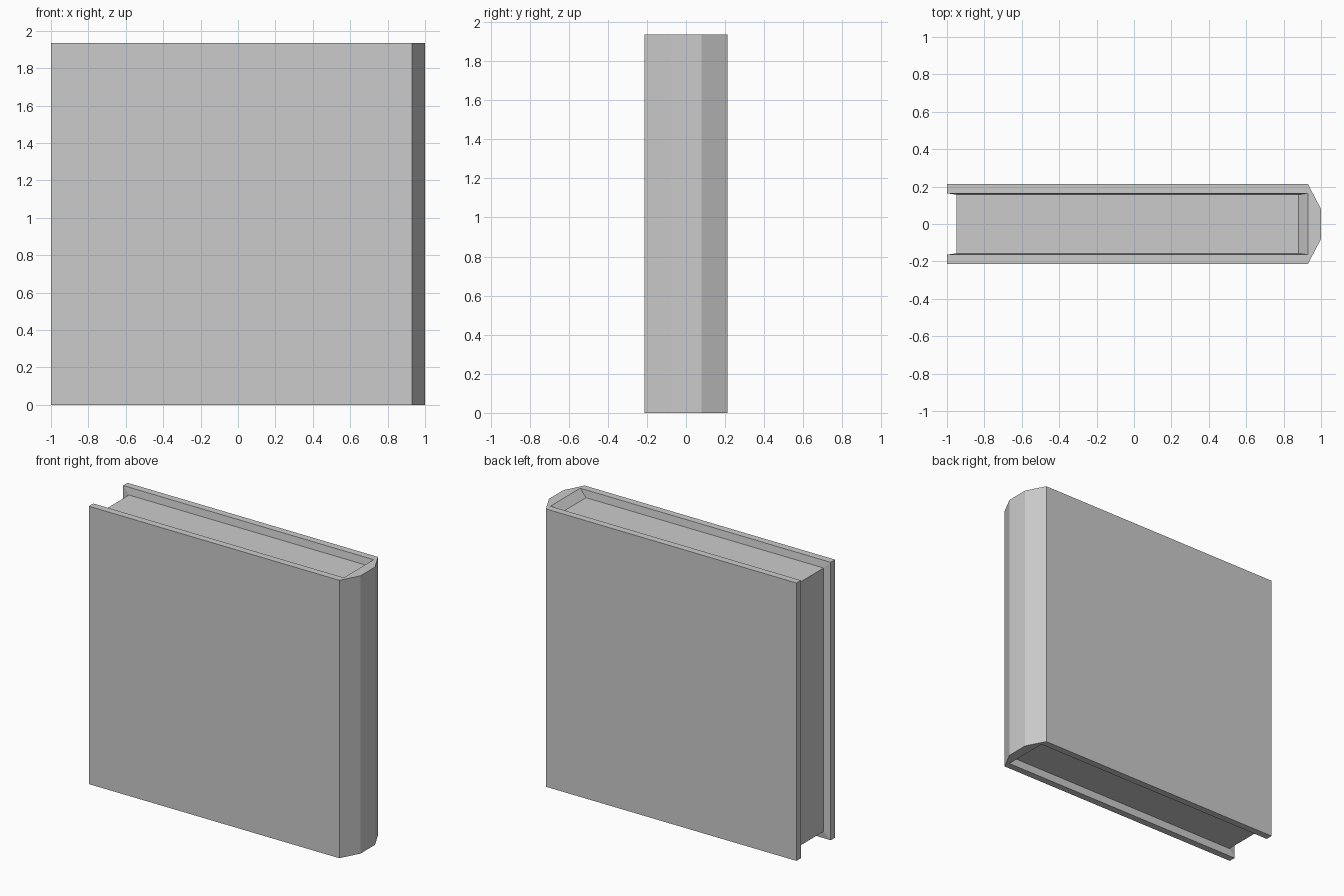
import bpy, bmesh

if "Cube" in bpy.data.objects:
    bpy.data.objects.remove(bpy.data.objects["Cube"])

H = 1.935                                # book height
RIM = ((-1.0, 0.93), (-0.164, 0.164), (0.0, H))          # inner rim of the cover
BLOCK = ((-0.95, 0.88), (-0.157, 0.157), (0.05, H - 0.05))  # page block


def corner(box, i):
    return tuple(box[a][i[a]] for a in range(3))


def finish(bm, name):
    mesh = bpy.data.meshes.new(name)
    bm.to_mesh(mesh)
    bm.free()
    obj = bpy.data.objects.new(name, mesh)
    bpy.context.collection.objects.link(obj)
    return obj


def add_face(bm, points):
    return bm.faces.new([bm.verts.new(p) for p in points])


# Cover: C-shaped profile with a faceted spine, run up the height
half = [(0.93, -0.164), (-1, -0.164), (-1, -0.213), (0.93, -0.213), (1, -0.08)]
profile = half + [(x, -y) for x, y in reversed(half)]
bm = bmesh.new()
for z in (0, H):
    add_face(bm, [(x, y, z) for x, y in profile])
for k in range(1, len(profile) - 2):     # outer walls and fore-edge strips
    (ax, ay), (bx, by) = profile[k], profile[k + 1]
    add_face(bm, [(ax, ay, 0), (bx, by, 0), (bx, by, H), (ax, ay, H)])

# Lining: sloped strips from the cover rim down to the page block
edges = []
for s in (0, 1):
    edges += [((0, s, 0), (1, s, 0)), ((0, s, 1), (1, s, 1)),   # head and tail
              ((0, s, 0), (0, s, 1)),                           # fore edge
              ((1, 0, s), (1, 1, s))]                           # spine ends
for a, b in edges:
    add_face(bm, [corner(RIM, a), corner(RIM, b), corner(BLOCK, b), corner(BLOCK, a)])
bmesh.ops.remove_doubles(bm, verts=bm.verts[:], dist=1e-5)
bmesh.ops.recalc_face_normals(bm, faces=bm.faces[:])
# the spine's outer faces must look towards +x
if any(f.normal.x < -0.9 and f.calc_center_median().x > 0.99 for f in bm.faces):
    bmesh.ops.reverse_faces(bm, faces=bm.faces[:])
finish(bm, "cover")

# Pages: block showing only its head, tail and fore edge
bm = bmesh.new()
bmesh.ops.create_cube(bm, size=1)
hidden = [f for f in bm.faces if abs(f.normal.y) > 0.9 or f.normal.x > 0.9]
bmesh.ops.delete(bm, geom=hidden, context='FACES')
for v in bm.verts:
    v.co = corner(BLOCK, [int(c > 0) for c in v.co])
finish(bm, "pages")
